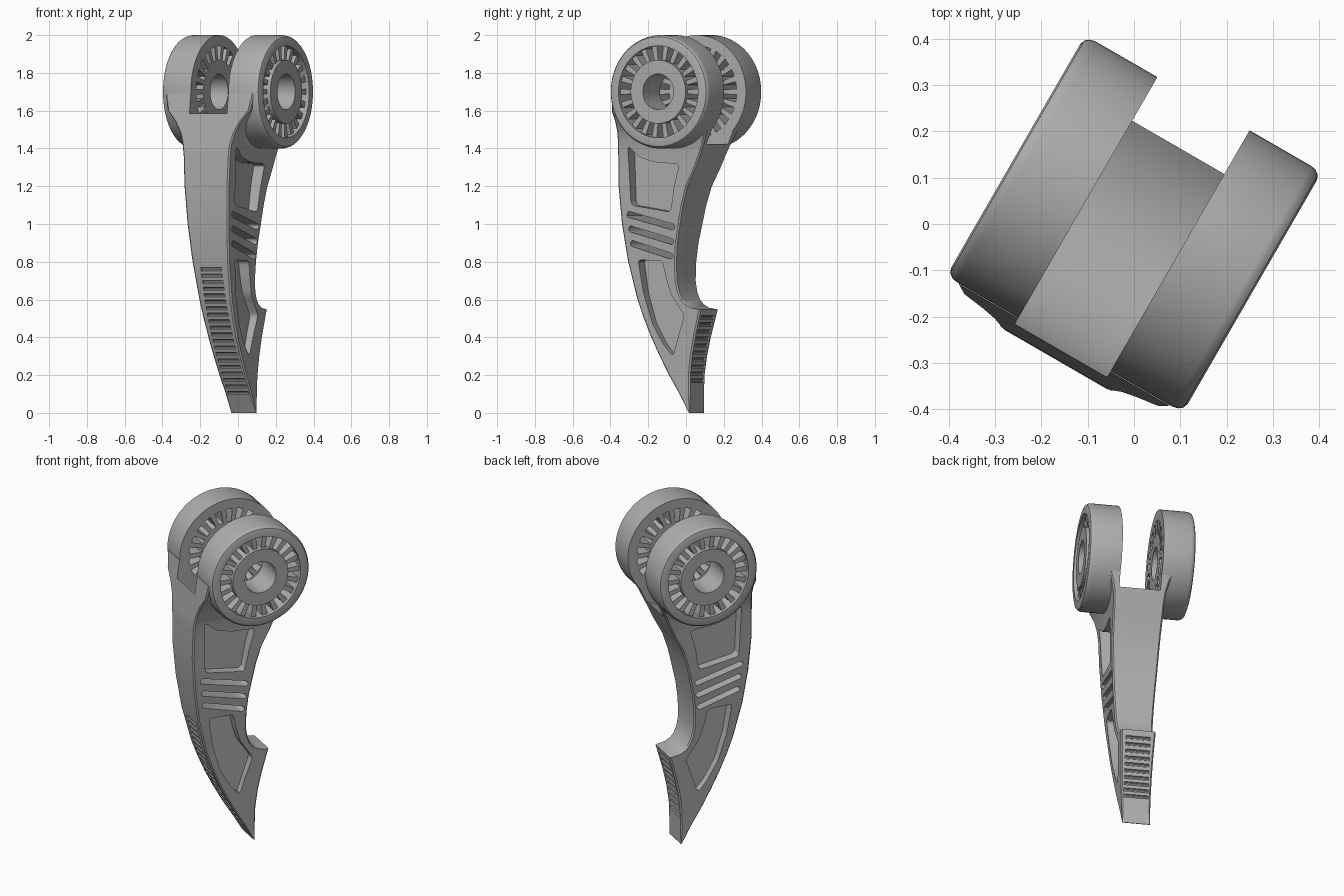
import bpy, bmesh, math
from mathutils import Matrix, Vector

cube = bpy.data.objects.get("Cube")
if cube:
    bpy.data.objects.remove(cube, do_unlink=True)

# Local frame: x runs along the pivot axis, y runs front to back; then turned 30 degrees
TURN = Matrix.Rotation(math.radians(-30), 4, 'Z')
PIVOT_Z = 1.7
FORK = 0.115      # inner face of each ear
EAR = 0.295       # outer face of each ear

grey = bpy.data.materials.new("plain grey")
grey.use_nodes = True
grey.diffuse_color = (0.42, 0.42, 0.42, 1)
grey.node_tree.nodes["Principled BSDF"].inputs["Base Color"].default_value = (0.42, 0.42, 0.42, 1)


def finish(name, bm):
    bmesh.ops.recalc_face_normals(bm, faces=bm.faces)
    bm.transform(TURN)
    mesh = bpy.data.meshes.new(name)
    bm.to_mesh(mesh)
    bm.free()
    mesh.materials.append(grey)
    obj = bpy.data.objects.new(name, mesh)
    bpy.context.scene.collection.objects.link(obj)
    return obj


def loft(bm, sections):
    """Skin a list of equal-length point loops and cap both ends."""
    loops = [[bm.verts.new(p) for p in s] for s in sections]
    n = len(loops[0])
    for lo, hi in zip(loops, loops[1:]):
        for i in range(n):
            j = (i + 1) % n
            bm.faces.new((lo[i], lo[j], hi[j], hi[i]))
    bm.faces.new(loops[0][::-1])
    bm.faces.new(loops[-1])


def prism(bm, outline, x0, x1):
    """Extrude a (y, z) outline along the pivot axis."""
    loft(bm, [[(x, y, z) for y, z in outline] for x in (x0, x1)])


def circle(y, z, r, n):
    return [(y + r * math.cos(math.tau * i / n), z + r * math.sin(math.tau * i / n)) for i in range(n)]


def rounded(points, radius):
    """Soften each corner of an outline."""
    out = []
    pts = [Vector(p) for p in points]
    for i, p in enumerate(pts):
        a, b = pts[i - 1] - p, pts[(i + 1) % len(pts)] - p
        s = p + a.normalized() * min(radius, a.length * 0.4)
        e = p + b.normalized() * min(radius, b.length * 0.4)
        for t in (0, 0.33, 0.67, 1):
            out.append(tuple(s * (1 - t) ** 2 + p * 2 * t * (1 - t) + e * t * t))
    return out


def stadium(p, q, r):
    p, q = Vector(p), Vector(q)
    ang = math.atan2(q.y - p.y, q.x - p.x)
    out = []
    for c, start in ((q, -90), (p, 90)):
        for k in range(7):
            t = ang + math.radians(start + 30 * k)
            out.append((c.x + r * math.cos(t), c.y + r * math.sin(t)))
    return out


def track(keys, z):
    for (z0, v0), (z1, v1) in zip(keys, keys[1:]):
        if z <= z1:
            return v0 + (v1 - v0) * (z - z0) / (z1 - z0)
    return keys[-1][1]


# Leg: front edge, back edge and half width against height
front = [(0, .062), (.1, .002), (.2, -.06), (.3, -.115), (.4, -.165), (.5, -.207), (.6, -.243),
         (.8, -.293), (1, -.323), (1.2, -.338), (1.4, -.336), (1.585, -.316), (1.69, -.302)]
back = [(0, .066), (.2, .07), (.3, .083), (.4, .104), (.548, .143), (.556, .09), (.575, .055),
        (.6, .033), (.64, .014), (.7, .002), (.8, .002), (.9, .012), (1, .032), (1.1, .053),
        (1.2, .084), (1.3, .136), (1.42, .19), (1.5, .224), (1.6, .283), (1.69, .299)]
half = [(0, .077), (.2, .083), (.4, .09), (.6, .1), (.8, .113), (1, .126), (1.2, .136),
        (1.36, .142), (1.42, .149), (1.48, .166), (1.54, .2), (1.6, .25), (1.69, .27)]

sections = []
for z in sorted({k[0] for k in front + back + half}):
    f, b, w = track(front, z), track(back, z), track(half, z)
    c = min(0.008, (b - f) / 4)
    sections.append([(-w + c, f, z), (w - c, f, z), (w, f + c, z), (w, b - c, z),
                     (w - c, b, z), (-w + c, b, z), (-w, b - c, z), (-w, f + c, z)])
bm = bmesh.new()
loft(bm, sections)
leg = finish("leg", bm)

# Cutters: fork gap, clearance for the ears, then all side and grip details
cutters = []
for r, x in ((0.337, FORK), (0.27, 0.33)):
    bm = bmesh.new()
    prism(bm, circle(0, PIVOT_Z, r, 96), -x, x)
    cutters.append(finish("cutter", bm))

upper_panel = [(-.272, 1.415), (-.2, 1.352), (-.1, 1.325), (.04, 1.318), (.005, 1.2), (-.02, 1.063), (-.26, 1.1)]
lower_panel = [(-.228, .81), (-.08, .805), (-.062, .72), (-.035, .63), (.045, .515),
               (.01, .42), (-.03, .3), (-.085, .36), (-.15, .47), (-.2, .63)]
bm = bmesh.new()
for side in (-1, 1):
    prism(bm, rounded(upper_panel, 0.025), side * 0.075, side * 0.25)
    prism(bm, rounded(lower_panel, 0.02), side * 0.048, side * 0.25)
for i in range(3):
    z = 1.05 - 0.077 * i
    prism(bm, stadium((-.272 + .008 * i, z), (-.012 - .009 * i, z - .065), 0.016), -0.3, 0.3)
for i in range(20):
    z = 0.105 + 0.655 * i / 19
    prism(bm, circle(track(front, z), z, 0.01, 10), -0.063, 0.063)
for i in range(10):
    z = 0.17 + 0.335 * i / 9
    prism(bm, circle(track(back, z), z, 0.01, 10), -0.068, 0.068)
cutters.append(finish("cutter", bm))

for cutter in cutters:
    cutter.hide_render = True
    mod = leg.modifiers.new("cut", 'BOOLEAN')
    mod.operation = 'DIFFERENCE'
    mod.solver = 'EXACT'
    mod.object = cutter
bpy.context.view_layer.update()
cut_mesh = bpy.data.meshes.new_from_object(leg.evaluated_get(bpy.context.evaluated_depsgraph_get()))
leg.modifiers.clear()
leg.data = cut_mesh
for cutter in cutters:
    bpy.data.objects.remove(cutter, do_unlink=True)


def ring(name, profile, side, n=72):
    """Revolve a closed (radius, x) profile round the pivot axis."""
    bm = bmesh.new()
    loops = []
    for i in range(n):
        t = math.tau * i / n
        loops.append([bm.verts.new((side * x, r * math.cos(t), PIVOT_Z + r * math.sin(t))) for r, x in profile])
    m = len(profile)
    for i in range(n):
        a, b = loops[i], loops[(i + 1) % n]
        for k in range(m):
            j = (k + 1) % m
            bm.faces.new((a[k], a[j], b[j], b[k]))
    return finish(name, bm)


# Ears: rim, hub with bore, and radial spokes between them
parts = [leg]
for label, side in (("left", 1), ("right", -1)):
    parts.append(ring(label + "_rim", [(.243, FORK), (.3, FORK), (.3, .27), (.297, .282), (.29, .291),
                                       (.278, EAR), (.243, EAR)], side))
    parts.append(ring(label + "_hub", [(.094, FORK), (.168, FORK), (.168, EAR), (.094, EAR)], side))
    bm = bmesh.new()
    for i in range(22):
        t = math.tau * i / 22
        d, s = Vector((math.cos(t), math.sin(t))), Vector((-math.sin(t), math.cos(t)))
        corners = [d * .16 - s * .011, d * .25 - s * .016, d * .25 + s * .016, d * .16 + s * .011]
        prism(bm, [(p.x, PIVOT_Z + p.y) for p in corners], side * FORK, side * 0.275)
    parts.append(finish(label + "_spokes", bm))

bpy.ops.object.select_all(action='DESELECT')
for obj in parts:
    obj.select_set(True)
bpy.context.view_layer.objects.active = leg
bpy.ops.object.shade_smooth_by_angle(angle=math.radians(30))
